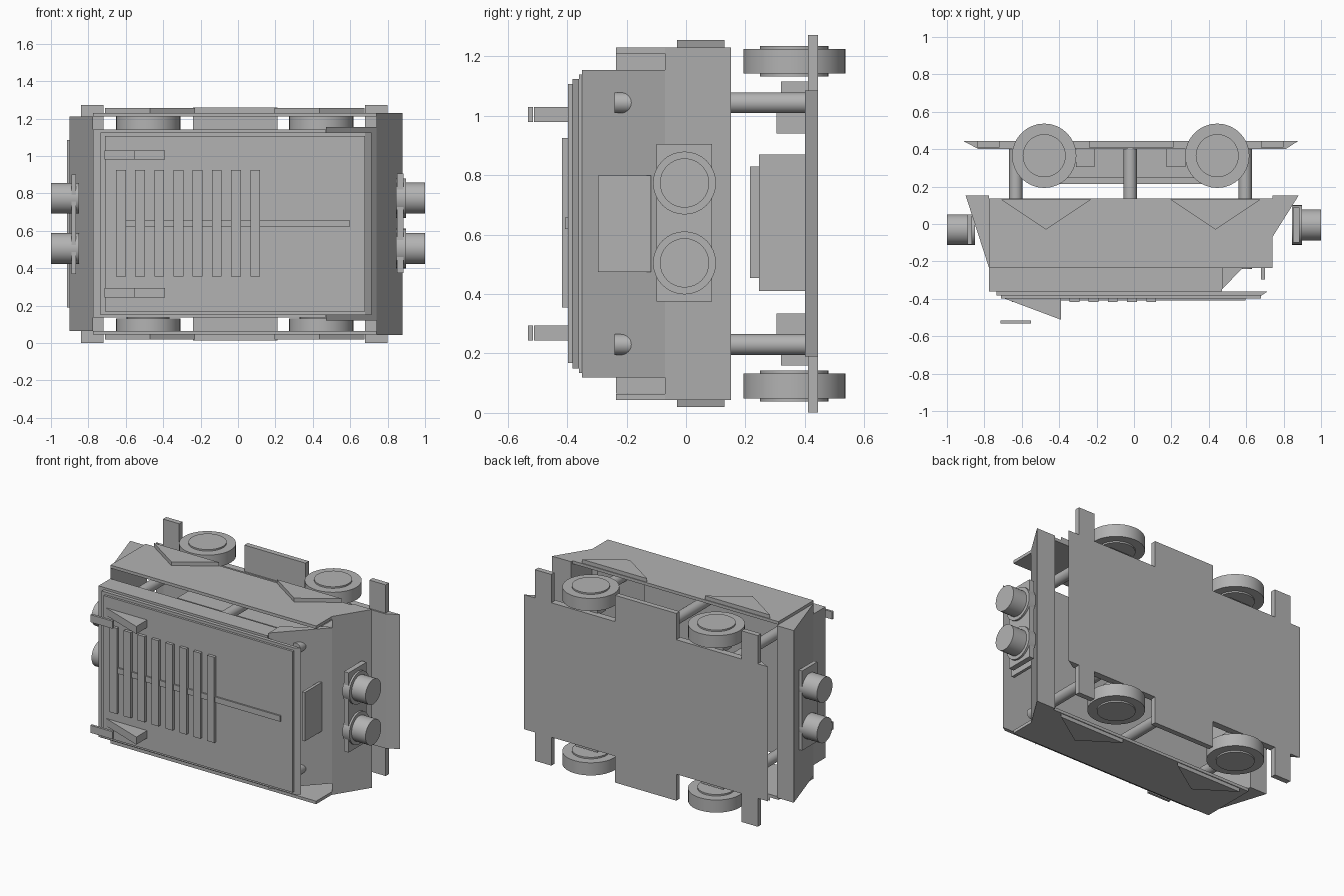
import bpy, bmesh, math
from mathutils import Matrix

if "Cube" in bpy.data.objects:
    bpy.data.objects.remove(bpy.data.objects["Cube"])

ZC = 0.637          # mid-plane of the vehicle, which lies on its side
grey = bpy.data.materials.new("plain grey")
grey.diffuse_color = (0.45, 0.45, 0.45, 1)
grey.use_nodes = True
grey.node_tree.nodes["Principled BSDF"].inputs["Base Color"].default_value = grey.diffuse_color


def finish(name, bm):
    bmesh.ops.recalc_face_normals(bm, faces=bm.faces)
    me = bpy.data.meshes.new(name)
    bm.to_mesh(me)
    bm.free()
    me.materials.append(grey)
    ob = bpy.data.objects.new(name, me)
    bpy.context.collection.objects.link(ob)
    return ob


def prism(name, pts, z0, z1):
    """Extrude an xy profile from z0 to z1."""
    bm = bmesh.new()
    f = bm.faces.new([bm.verts.new((x, y, z0)) for x, y in pts])
    ext = bmesh.ops.extrude_face_region(bm, geom=[f])
    verts = [v for v in ext["geom"] if isinstance(v, bmesh.types.BMVert)]
    bmesh.ops.translate(bm, verts=verts, vec=(0, 0, z1 - z0))
    return finish(name, bm)


def box(name, x, y, z):
    return prism(name, [(x[0], y[0]), (x[1], y[0]), (x[1], y[1]), (x[0], y[1])], *z)


def both(fn, name, *args):
    """Build a part and its mirror image across the mid-plane."""
    *rest, z = args
    fn(name + "_a", *rest, z) if fn is box else fn(name + "_a", *rest, *z)
    m = (2 * ZC - z[1], 2 * ZC - z[0])
    fn(name + "_b", *rest, m) if fn is box else fn(name + "_b", *rest, *m)


def cylinder(name, centre, r, depth, axis, seg=32):
    bm = bmesh.new()
    rot = {"x": Matrix.Rotation(math.pi / 2, 4, "Y"),
           "y": Matrix.Rotation(math.pi / 2, 4, "X"), "z": Matrix()}[axis]
    bmesh.ops.create_cone(bm, cap_ends=True, segments=seg, radius1=r, radius2=r,
                          depth=depth, matrix=Matrix.Translation(centre) @ rot)
    for f in bm.faces:
        f.smooth = len(f.verts) == 4
    for e in bm.edges:
        e.smooth = all(len(f.verts) == 4 for f in e.link_faces)
    return finish(name, bm)


# base plate with slanted ends, tabs and a wide middle
prism("base_plate", [(-0.915, 0.445), (-0.83, 0.40), (0.81, 0.40), (0.88, 0.445)], 0.19, 1.085)
for nm, x in (("rear_tab", (-0.84, -0.72)), ("middle_tab", (-0.24, 0.21)), ("front_tab", (0.68, 0.80))):
    both(box, nm, x, (0.41, 0.445), (1.08, 1.26 if nm == "middle_tab" else 1.273))

# engine block on the base
box("engine_block", (-0.62, 0.62), (0.245, 0.41), (0.41, 0.87))
box("engine_cover", (-0.44, 0.40), (0.215, 0.25), (0.455, 0.83))

# wheels with hubs and mounts
for i, x in enumerate((-0.48, 0.445)):
    for j, z in enumerate((0.09, 2 * ZC - 0.09)):
        cylinder(f"wheel_{i}{j}", (x, 0.365, z), 0.172, 0.084, "z")
        cylinder(f"wheel_hub_{i}{j}", (x, 0.365, z), 0.115, 0.104, "z")
    s = 0.22 if i == 0 else -0.22
    both(box, f"wheel_mount_{i}", (x + s - 0.05, x + s + 0.05), (0.305, 0.41), (0.94, 1.01))
    both(box, f"wheel_bracket_{i}", (x - 0.08, x + 0.08), (0.32, 0.41), (1.07, 1.115))

# struts joining base and body
for i, x in enumerate((-0.632, -0.02, 0.595)):
    for j, z in enumerate((0.23, 2 * ZC - 0.23)):
        cylinder(f"strut_{i}{j}", (x, 0.085, z), 0.035, 0.65, "y", 24)

# thin side panels with triangular wheel arches
both(box, "side_panel", (-0.775, 0.74), (-0.235, 0.135), (1.21, 1.23))
for i, x in enumerate((-0.47, 0.435)):
    both(prism, f"wheel_arch_{i}", [(x - 0.24, 0.13), (x, -0.03), (x + 0.24, 0.13)], (1.23, 1.255))

# wedge shaped ends
prism("rear_wedge", [(-0.90, 0.152), (-0.775, 0.152), (-0.775, -0.235)], 0.065, 1.21)
prism("front_wedge", [(0.88, 0.152), (0.74, 0.152), (0.74, -0.07)], 0.043, 1.23)

# cabin and sloped windscreen
box("cabin", (-0.775, 0.47), (-0.36, -0.235), (0.135, 1.14))
prism("windscreen", [(0.47, -0.35), (0.74, -0.07), (0.70, -0.07), (0.47, -0.30)], 0.12, 1.155)
both(prism, "windscreen_cheek", [(0.47, -0.35), (0.74, -0.07), (0.47, -0.235)], (1.12, 1.155))
box("windscreen_plate", (0.68, 0.70), (-0.297, -0.118), (0.475, 0.80))

# layered roof
prism("roof_lower", [(-0.735, -0.36), (0.715, -0.36), (0.68, -0.383), (-0.735, -0.383)], 0.15, 1.125)
box("roof_upper", (-0.71, 0.68), (-0.398, -0.38), (0.168, 1.107))
box("roof_spine", (-0.60, 0.595), (-0.408, -0.395), (0.62, 0.658))
for i in range(8):
    x = -0.652 + i * 0.1025
    box(f"roof_slat_{i}", (x, x + 0.052), (-0.418, -0.395), (0.355, 0.925))

# rear fins with floating spoiler plates
both(prism, "fin", [(-0.715, -0.39), (-0.39, -0.39), (-0.39, -0.512)], (0.98, 1.03))
both(box, "spoiler_plate", (-0.715, -0.55), (-0.532, -0.516), (0.98, 1.03))

# front and rear lamps
box("front_lamp_plate", (0.85, 0.885), (-0.10, 0.087), (0.375, 0.905))
box("rear_lamp_plate", (-0.89, -0.865), (-0.11, 0.05), (0.37, 0.90))
for i, z in enumerate((0.505, 0.774)):
    cylinder(f"front_lamp_ring_{i}", (0.872, -0.005, z), 0.106, 0.052, "x")
    cylinder(f"front_lamp_{i}", (0.93, -0.005, z), 0.083, 0.14, "x")
    cylinder(f"rear_lamp_{i}", (-0.925, -0.03, z), 0.082, 0.15, "x")
